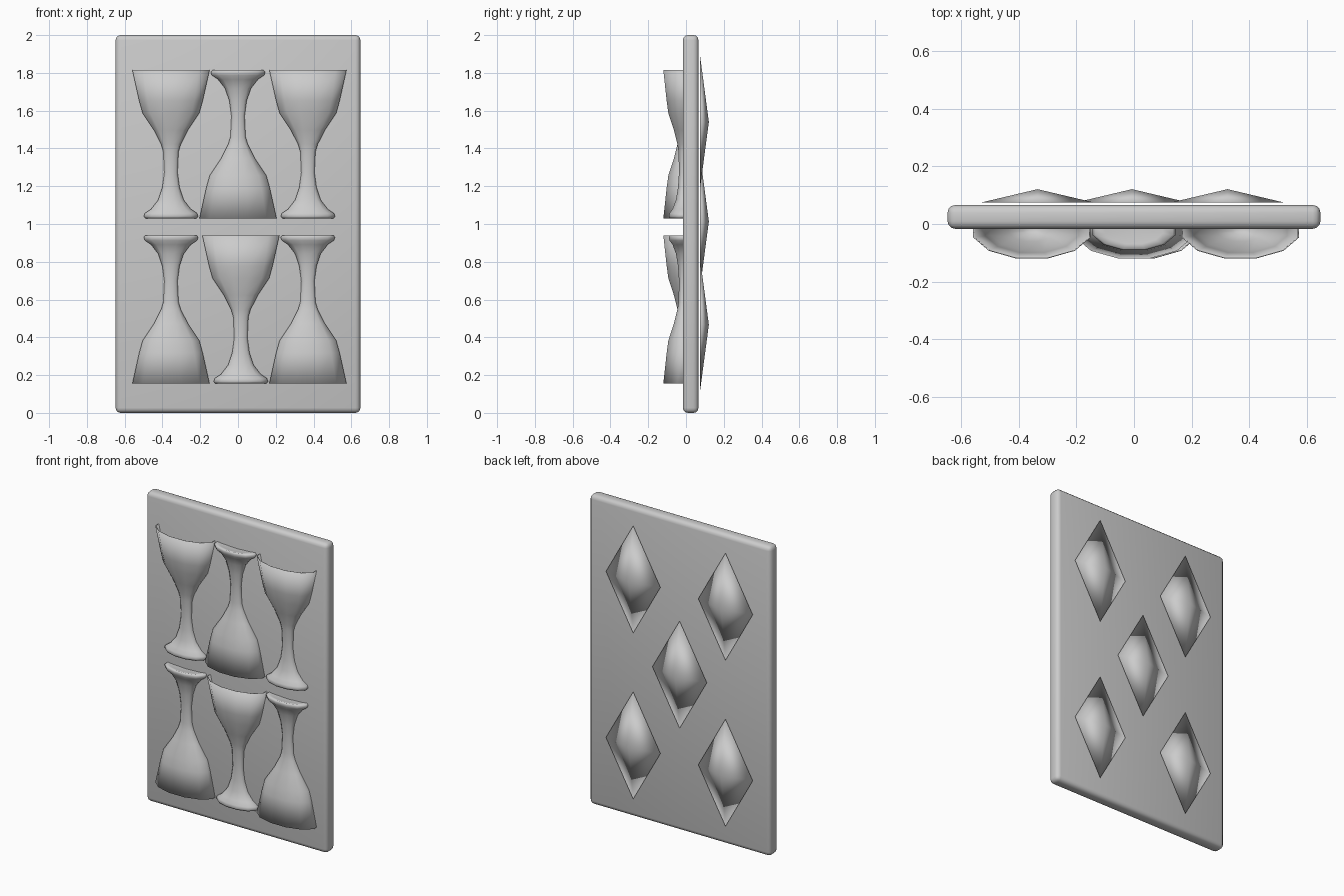
import bpy, bmesh, math

if "Cube" in bpy.data.objects:
    bpy.data.objects.remove(bpy.data.objects["Cube"])


def finish(bm, name, smooth=True):
    bmesh.ops.recalc_face_normals(bm, faces=bm.faces)
    mesh = bpy.data.meshes.new(name)
    bm.to_mesh(mesh)
    bm.free()
    for p in mesh.polygons:
        p.use_smooth = smooth
    obj = bpy.data.objects.new(name, mesh)
    bpy.context.collection.objects.link(obj)
    return obj


# Card: thin slab with rounded edges
bm = bmesh.new()
bmesh.ops.create_cube(bm, size=1)
for v in bm.verts:
    v.co = (v.co.x * 1.296, v.co.y * 0.083 + 0.0245, v.co.z * 2 + 1)
bmesh.ops.bevel(bm, geom=bm.edges[:], offset=0.027, segments=3, profile=0.5, affect='EDGES')
finish(bm, "card")

# Goblet profile (radius, height from the middle): foot, stem, bowl, rim, hollow inside
PROFILE = [(0.0, -0.383), (0.10, -0.388), (0.135, -0.392), (0.144, -0.382), (0.138, -0.365),
           (0.105, -0.343), (0.068, -0.295), (0.046, -0.23), (0.035, -0.15),
           (0.040, -0.04), (0.052, 0.0), (0.09, 0.075), (0.15, 0.165), (0.168, 0.23),
           (0.204, 0.392), (0.199, 0.392), (0.162, 0.23), (0.143, 0.168),
           (0.082, 0.08), (0.03, 0.035), (0.0, 0.03)]
SQUASH, FRONT = 0.49, -0.02


def goblet(name, x, z, inverted):
    # Front half of a squashed twelve-sided turned shape, tucked into the card
    bm = bmesh.new()
    rings = []
    for r, h in PROFILE:
        r /= math.cos(math.radians(15))
        pts = [(r * math.cos(math.radians(a)), SQUASH * r * math.sin(math.radians(a)), h)
               for a in range(195, 346, 30)]
        pts = [(pts[0][0], 0.006, h)] + pts + [(pts[-1][0], 0.006, h)]
        rings.append([bm.verts.new(p) for p in pts])
    for a, b in zip(rings, rings[1:]):
        for i in range(len(a) - 1):
            bm.faces.new((a[i], a[i + 1], b[i + 1], b[i]))
    bmesh.ops.remove_doubles(bm, verts=bm.verts[:], dist=0.0005)
    obj = finish(bm, name)
    obj.location = (x, FRONT, z)
    if inverted:
        obj.rotation_euler.y = math.pi
    return obj


for row, z, xs, flips in (("upper", 1.422, (-0.355, 0.0, 0.37), (0, 1, 0)),
                          ("lower", 0.548, (-0.355, 0.015, 0.37), (1, 0, 1))):
    for side, x, flip in zip(("left", "middle", "right"), xs, flips):
        goblet(f"{row}_{side}_goblet", x, z, flip)

# Diamonds: low four-sided pyramids just off the back of the card
for i, (x, z) in enumerate([(-0.335, 1.54), (0.325, 1.54), (-0.007, 1.013),
                            (-0.335, 0.467), (0.325, 0.467)]):
    bm = bmesh.new()
    base = [bm.verts.new((x + dx, 0.075, z + dz))
            for dx, dz in ((-0.195, 0), (0, -0.347), (0.195, 0), (0, 0.347))]
    tip = bm.verts.new((x, 0.121, z))
    bm.faces.new(base)
    for k in range(4):
        bm.faces.new((base[k], base[(k + 1) % 4], tip))
    finish(bm, f"back_diamond_{i + 1}")
